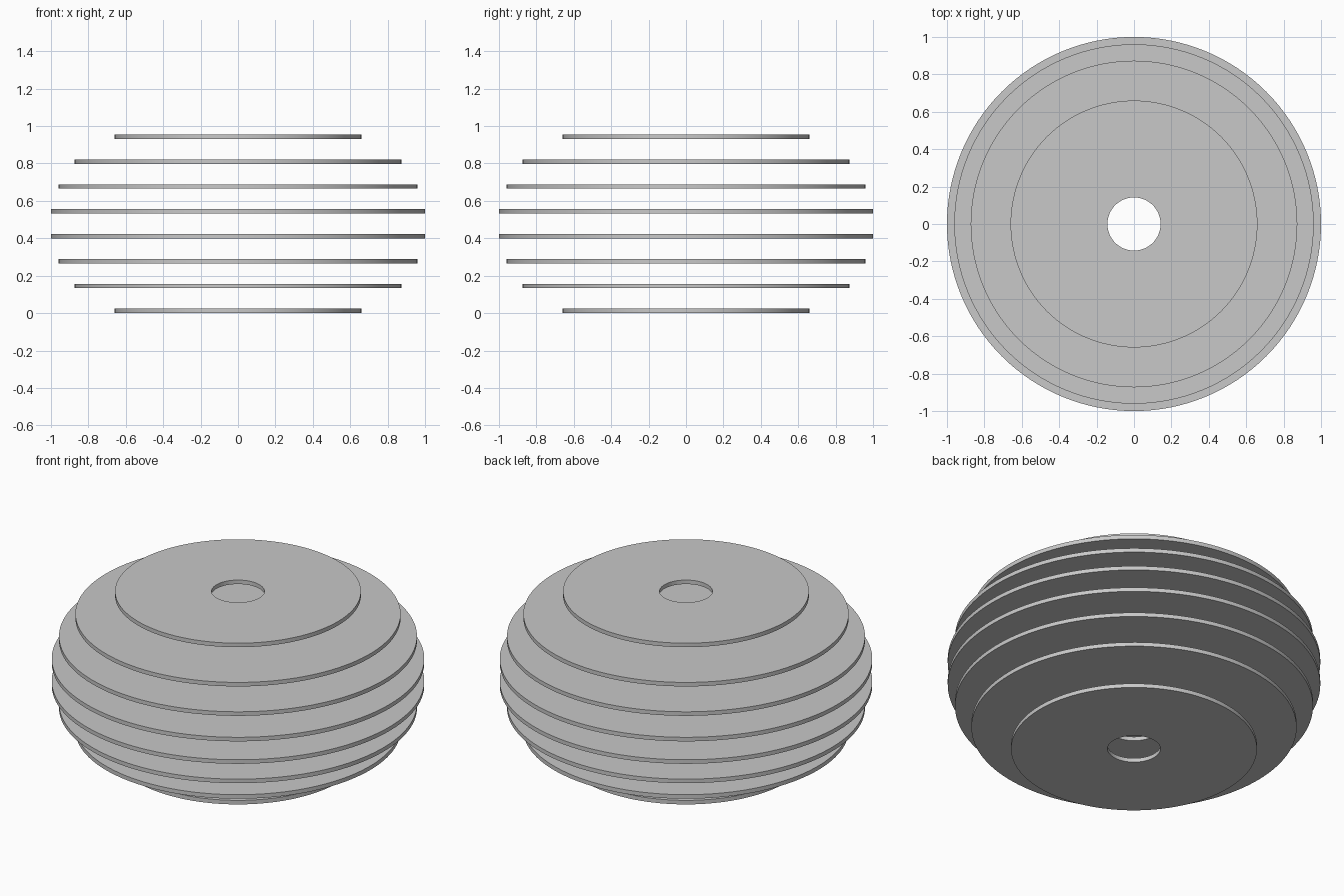
import bpy, bmesh, math

cube = bpy.data.objects.get("Cube")
if cube:
    bpy.data.objects.remove(cube, do_unlink=True)

SEGMENTS = 128
HOLE = 0.142
THICK = 0.024
SPACING = 0.133

grey = bpy.data.materials.new("light_grey")
grey.use_nodes = True
colour = (0.58, 0.58, 0.58, 1)
grey.diffuse_color = colour
grey.node_tree.nodes["Principled BSDF"].inputs["Base Color"].default_value = colour


def ring_disc(name, radius, base):
    """Flat disc with a central hole, spun from a rectangular profile."""
    bm = bmesh.new()
    profile = [(HOLE, 0), (radius, 0), (radius, THICK), (HOLE, THICK)]
    verts = [bm.verts.new((r, 0, z)) for r, z in profile]
    edges = [bm.edges.new((verts[i], verts[i - 1])) for i in range(4)]
    bmesh.ops.spin(bm, geom=verts + edges, cent=(0, 0, 0), axis=(0, 0, 1),
                   angle=math.tau, steps=SEGMENTS)
    bmesh.ops.remove_doubles(bm, verts=bm.verts, dist=1e-4)
    bmesh.ops.recalc_face_normals(bm, faces=bm.faces)
    mesh = bpy.data.meshes.new(name)
    bm.to_mesh(mesh)
    bm.free()
    mesh.materials.append(grey)
    obj = bpy.data.objects.new(name, mesh)
    obj.location.z = base
    bpy.context.collection.objects.link(obj)
    return obj


# Stack of discs, symmetric about the middle gap
lower_radii = [0.66, 0.873, 0.961, 1.0]
radii = lower_radii + lower_radii[::-1]
discs = [ring_disc(f"disc_{i + 1}", r, i * SPACING) for i, r in enumerate(radii)]

# Smooth rims with sharp edges
bpy.ops.object.select_all(action='DESELECT')
for disc in discs:
    disc.select_set(True)
bpy.context.view_layer.objects.active = discs[0]
bpy.ops.object.shade_smooth_by_angle(angle=math.radians(30))
